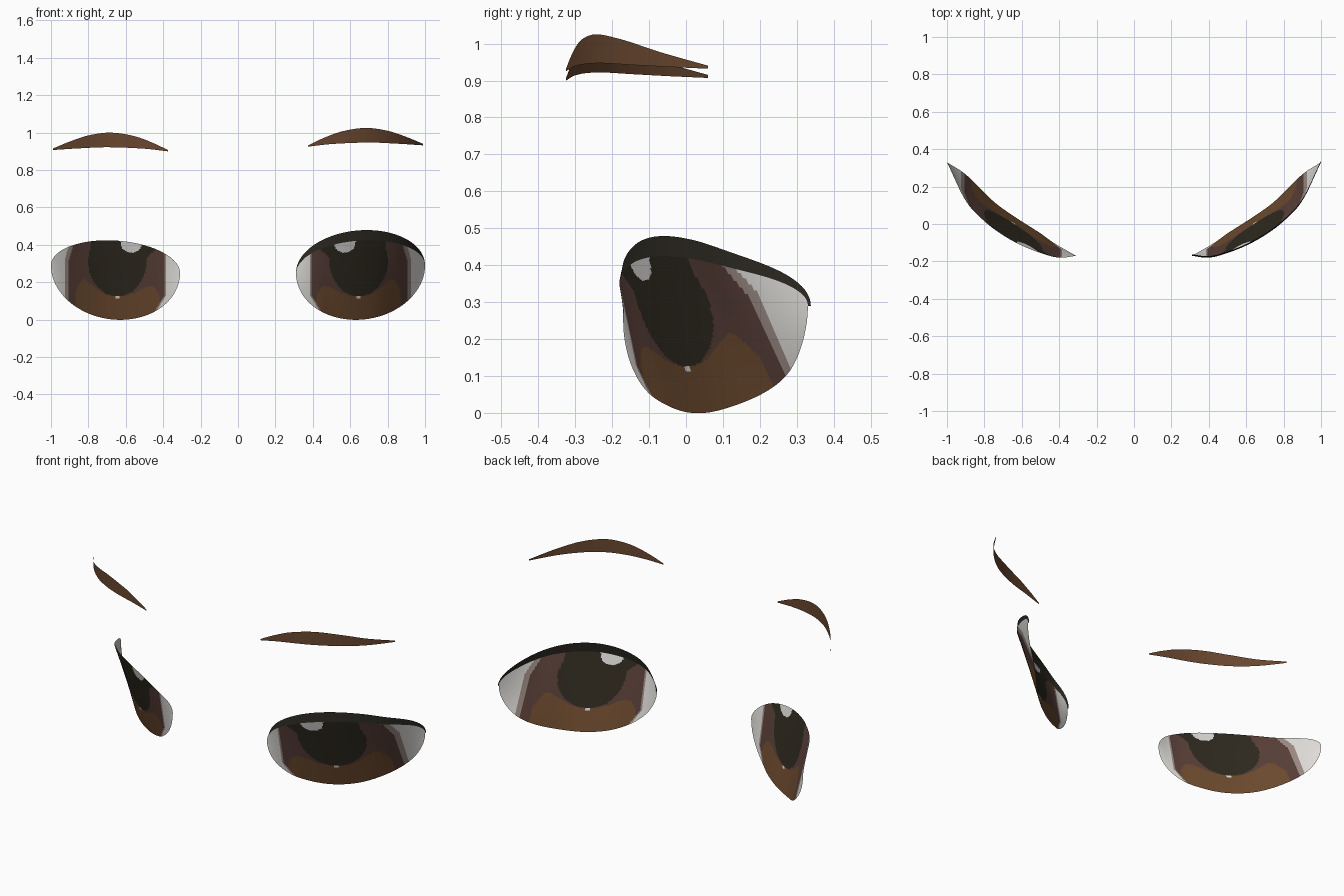
import bpy
import math

cube = bpy.data.objects.get("Cube")
if cube:
    bpy.data.objects.remove(cube, do_unlink=True)


def make_material(name, colour):
    mat = bpy.data.materials.new(name)
    mat.use_nodes = True
    mat.diffuse_color = (*colour, 1)
    mat.node_tree.nodes["Principled BSDF"].inputs["Base Color"].default_value = (*colour, 1)
    return mat


white = make_material("eye white", (0.74, 0.72, 0.69))
iris = make_material("iris brown", (0.10, 0.05, 0.04))
amber = make_material("iris light brown", (0.155, 0.07, 0.028))
pupil = make_material("pupil dark", (0.028, 0.023, 0.014))
edge = make_material("iris edge", (0.33, 0.26, 0.23))
lash_dark = make_material("lash dark", (0.022, 0.019, 0.013))
hair = make_material("brow brown", (0.14, 0.062, 0.028))
EYE_COLOURS = [white, iris, amber, pupil, edge]
WHITE, IRIS, AMBER, PUPIL, EDGE = range(len(EYE_COLOURS))


def smooth_curve(points):
    """Cubic interpolation through a few (x, value) points."""
    def slope(i):
        a, b = points[max(i - 1, 0)], points[min(i + 1, len(points) - 1)]
        return (b[1] - a[1]) / (b[0] - a[0])

    def value(x):
        i = 0
        while i < len(points) - 2 and x > points[i + 1][0]:
            i += 1
        (xa, a), (xb, b) = points[i], points[i + 1]
        h = xb - xa
        t = min(max((x - xa) / h, 0), 1)
        s = 1 - t
        return (a * s * s * (1 + 2 * t) + b * t * t * (1 + 2 * s)
                + h * s * t * (slope(i) * s - slope(i + 1) * t))
    return value


def sheet(name, side, x_start, x_end, columns, rows, point, materials, rule=None):
    """Curved sheet: point(x, v) gives (y, z); side mirrors it."""
    verts, faces = [], []
    for i in range(columns + 1):
        x = x_start + (x_end - x_start) * (1 - math.cos(math.pi * i / columns)) / 2
        for j in range(rows + 1):
            verts.append((side * x, *point(x, j / rows)))
    for i in range(columns):
        for j in range(rows):
            a = i * (rows + 1) + j
            b = a + rows + 1
            quad = (a, b, b + 1, a + 1)
            faces.append(quad if side > 0 else quad[::-1])
    mesh = bpy.data.meshes.new(name)
    mesh.from_pydata(verts, [], faces)
    for mat in materials:
        mesh.materials.append(mat)
    for face in mesh.polygons:
        face.use_smooth = True
        if rule:
            face.material_index = rule(abs(face.center.x), face.center.z)
    obj = bpy.data.objects.new(name, mesh)
    bpy.context.collection.objects.link(obj)
    return obj


# Eye outline: two half ellipses above and below a slightly tilted corner line
INNER, OUTER = 0.31, 1.0
MIDDLE, HALF = (INNER + OUTER) / 2, (OUTER - INNER) / 2


def outline(x, height):
    t = (x - MIDDLE) / HALF
    return 0.27 + 0.02 * t + height * math.sqrt(max(0, 1 - t * t))


rim_depth = smooth_curve([(0.31, -0.17), (0.4, -0.18), (0.5, -0.155), (0.6, -0.115),
                          (0.7, -0.06), (0.8, 0.015), (0.9, 0.125), (1, 0.33)])
base_depth = smooth_curve([(0.31, -0.17), (0.43, -0.1), (0.5, -0.05), (0.64, 0.04),
                           (0.75, 0.12), (0.9, 0.265), (1, 0.33)])
RIM, BASE, LASH = 0.153, -0.27, 0.208


def eye_point(x, v):
    y = base_depth(x) * (1 - v) + rim_depth(x) * v
    return y, outline(x, BASE) * (1 - v) + outline(x, RIM) * v


def lash_point(x, v):
    return rim_depth(x) + 0.008 * v, outline(x, RIM) * (1 - v) + outline(x, LASH) * v


# Painted regions of the eye, measured from the middle of the face
amber_top = smooth_curve([(0.42, 0.13), (0.45, 0.175), (0.5, 0.17), (0.56, 0.14),
                          (0.64, 0.125), (0.72, 0.14), (0.78, 0.185), (0.83, 0.215),
                          (0.87, 0.15)])


def in_ellipse(x, z, cx, cz, rx, rz):
    return ((x - cx) / rx) ** 2 + ((z - cz) / rz) ** 2 < 1


def eye_colour(x, z):
    if in_ellipse(x, z, 0.57, 0.42, 0.06, 0.062) or in_ellipse(x, z, 0.645, 0.12, 0.012, 0.008):
        return WHITE
    inner = 0.385 + 0.6 * max(0, 0.13 - z)
    outer = 0.905 - 0.3 * max(0, z - 0.32)
    if x < inner or x > outer + 0.022:
        return WHITE
    if x < inner + 0.008 or x > outer:
        return EDGE
    if in_ellipse(x, z, 0.645, 0.31, 0.155, 0.185):
        return PUPIL
    if z > 0.33 and 0.49 - 1.1 * (z - 0.33) < x < 0.79:
        return PUPIL
    if 0.42 < x < 0.87 and z < amber_top(x):
        return AMBER
    return IRIS


# Eyebrow edges and sweep around the head
brow_top = smooth_curve([(0.375, 0.907), (0.45, 0.943), (0.55, 0.98), (0.68, 1.0),
                         (0.8, 0.985), (0.9, 0.952), (0.99, 0.915)])
brow_bottom = smooth_curve([(0.375, 0.9), (0.5, 0.914), (0.7, 0.922), (0.85, 0.916),
                            (0.99, 0.907)])
brow_depth = smooth_curve([(0.375, -0.325), (0.5, -0.3), (0.6, -0.275), (0.7, -0.235),
                           (0.8, -0.17), (0.9, -0.07), (0.99, 0.06)])

for side, label, lift in ((1, "left", 0.025), (-1, "right", 0)):
    def brow_point(x, v):
        return brow_depth(x), brow_bottom(x) * (1 - v) + brow_top(x) * v + lift

    sheet(label + "_eye", side, INNER, OUTER, 150, 90, eye_point, EYE_COLOURS, eye_colour)
    sheet(label + "_eyebrow", side, 0.375, 0.99, 40, 6, brow_point, [hair])

# Only the left eye carries an upper lash
sheet("left_upper_lash", 1, INNER, OUTER, 60, 4, lash_point, [lash_dark])
